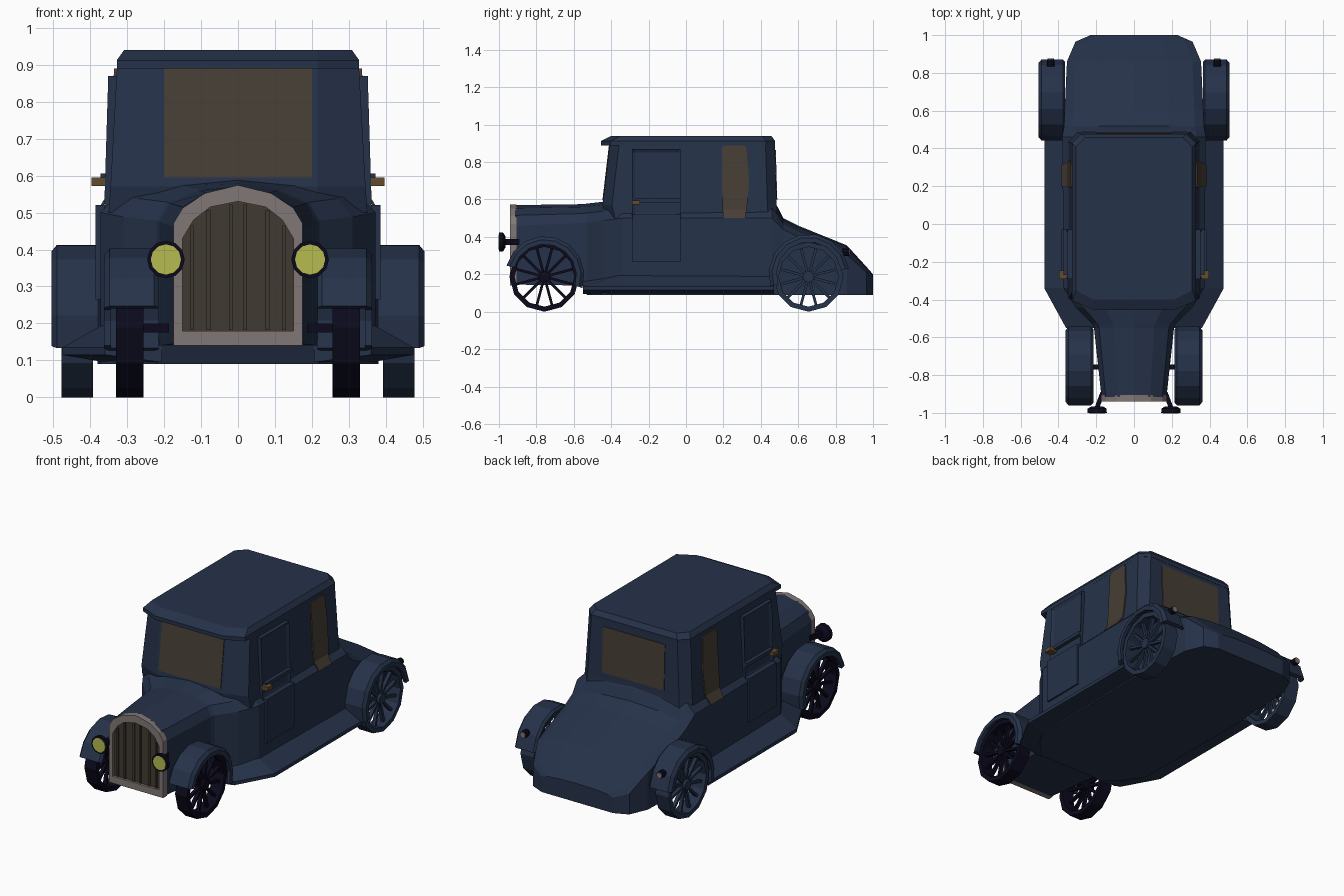
import bpy, bmesh, math

if "Cube" in bpy.data.objects:
    bpy.data.objects.remove(bpy.data.objects["Cube"])

def material(name, r, g, b):
    m = bpy.data.materials.new(name)
    m.diffuse_color = (r, g, b, 1)
    m.use_nodes = True
    m.node_tree.nodes["Principled BSDF"].inputs["Base Color"].default_value = m.diffuse_color
    return m

BLUE = material("body blue", .019, .032, .068)
DARK = material("dark navy", .0035, .003, .012)
GLASS = material("brown glass", .062, .048, .036)
SLAT = material("grille brown", .051, .044, .032)
GREY = material("warm grey", .22, .185, .18)
YELLOW = material("lamp yellow", .47, .5, .08)
BRONZE = material("bronze", .12, .07, .025)

def finish(name, bm, mat, mirror=False):
    bmesh.ops.recalc_face_normals(bm, faces=bm.faces[:])
    me = bpy.data.meshes.new(name)
    bm.to_mesh(me)
    bm.free()
    me.materials.append(mat)
    ob = bpy.data.objects.new(name, me)
    bpy.context.collection.objects.link(ob)
    if mirror:
        ob.modifiers.new("mirror", 'MIRROR').use_mirror_merge = False
    return ob

def add_loft(bm, rings, caps=True, closed=False):
    vs = [[bm.verts.new(p) for p in r] for r in rings]
    pairs = list(zip(vs, vs[1:])) + ([(vs[-1], vs[0])] if closed else [])
    for a, b in pairs:
        for i in range(len(a)):
            j = (i + 1) % len(a)
            bm.faces.new((a[i], a[j], b[j], b[i]))
    if caps and not closed:
        bm.faces.new(vs[0])
        bm.faces.new(vs[-1])

def loft(name, rings, mat, mirror=False, caps=True, closed=False):
    bm = bmesh.new()
    add_loft(bm, rings, caps, closed)
    return finish(name, bm, mat, mirror)

def box(name, x, y, z, mat, mirror=False):
    rings = [[(x[0], v, z[0]), (x[1], v, z[0]), (x[1], v, z[1]), (x[0], v, z[1])] for v in y]
    return loft(name, rings, mat, mirror)

def circle_y(cx, cz, r, y, n=12):
    return [(cx + r * math.cos(2 * math.pi * i / n), y, cz + r * math.sin(2 * math.pi * i / n))
            for i in range(n)]

def both(half):
    # half outline (x, z) from bottom outside to top centre -> full outline
    return half + [(-x, z) for x, z in reversed(half) if x > 1e-6]

# Lower body: hood, cowl, sides and sloping rear deck
def section(y, w, zb, top, d):
    half = [(w, zb), (w, top - d), (.87 * w, top - d * .5), (.5 * w, top - d * .15), (0, top)]
    return [(x, y, z) for x, z in both(half)]

loft("lower_body", [section(*s) for s in (
    (-.915, .172, .145, .57, .11), (-.55, .212, .14, .575, .1), (-.53, .22, .09, .578, .1),
    (-.44, .31, .09, .588, .1), (-.34, .372, .09, .6, .1), (.46, .38, .09, .6, .1),
    (.49, .375, .09, .56, .09), (.52, .37, .09, .5, .06), (.6, .367, .09, .46, .06),
    (.86, .355, .09, .355, .05), (.965, .31, .09, .24, .03), (1.0, .23, .09, .2, .02))], BLUE)

# Cab and roof with a sun visor lip
def cab_ring(z, xh, yf, yb):
    h = [(.215, yf), (xh, yf + .05), (xh, yb - .05), (xh - .05, yb)]
    return [(x, y, z) for x, y in h] + [(-x, y, z) for x, y in reversed(h)]

loft("cab", [cab_ring(.5, .35, -.43, .49), cab_ring(.57, .345, -.446, .485),
             cab_ring(.9, .327, -.407, .475)], BLUE)
loft("roof", [cab_ring(.89, .328, -.455, .477), cab_ring(.912, .328, -.455, .477),
              cab_ring(.94, .308, -.40, .457)], BLUE)

# Front and rear window plates, lying on the sloping cab walls
def wall_plate(name, z0, z1, yf, out, mat):
    rings = [[(-.2, yf(z) + o, z), (.2, yf(z) + o, z)] for z in (z0, z1) for o in (0, out)]
    a, b, c, d = rings
    loft(name, [[a[0], b[0], d[0], c[0]], [a[1], b[1], d[1], c[1]]], mat)

wall_plate("windshield", .595, .89, lambda z: -.446 + (z - .57) * .118, -.004, GLASS)
wall_plate("rear_window", .6, .865, lambda z: .485 - (z - .57) * .03, .004, GLASS)

# Rear side windows, following the curve of the wall
rings = []
for z, x, y0, y1 in ((.5, .381, .2, .315), (.547, .352, .195, .325), (.7, .342, .193, .338),
                     (.875, .333, .193, .322), (.89, .332, .198, .315)):
    rings.append([(x - .005, y0, z), (x + .003, y0, z), (x + .003, y1, z), (x - .005, y1, z)])
loft("side_window", rings, GLASS, True)

# Doors: lower panel, upper frame with a sunken pane, handle
box("door_panel", (.35, .385), (-.285, -.03), (.265, .52), BLUE, True)
bm = bmesh.new()
add_loft(bm, [[(.31, y, .51), (.362, y, .51), (.351, y, .87), (.31, y, .87)] for y in (-.29, -.03)])
bm.normal_update()
bmesh.ops.recalc_face_normals(bm, faces=bm.faces[:])
side = [f for f in bm.faces if f.normal.x > .9]
bmesh.ops.inset_region(bm, faces=side, thickness=.025)
bmesh.ops.translate(bm, vec=(-.009, 0, 0), verts=[v for f in side for v in f.verts])
finish("door_frame", bm, BLUE, True)
box("door_sill", (.33, .372), (-.27, -.03), (.585, .605), BLUE, True)
box("door_handle", (.35, .397), (-.29, -.245), (.572, .595), BRONZE, True)

# Running boards sweeping in to the front fenders
loft("running_board", [[(xi, y, zt), (xo, y, .135), (xo, y, .115), (xi, y, .095)]
     for y, xi, xo, zt in ((.47, .36, .475, .2), (-.34, .36, .475, .2), (-.55, .205, .36, .16))],
     BLUE, True)

# Fenders: a lipped section swept round the wheel
def fender(name, cy, cz, R, x0, x1, a0, a1, n=8):
    sec = [(x0, R - .024), (x0, R - .012), (x0 + .012, R), (x1 - .015, R), (x1, R - .018),
           (x1, R - .043), (x1 - .018, R - .043), (x1 - .018, R - .024)]
    rings = []
    for i in range(n + 1):
        a = math.radians(a0 + (a1 - a0) * i / n)
        rings.append([(x, cy + r * math.cos(a), cz + r * math.sin(a)) for x, r in sec])
    loft(name, rings, BLUE, True)

fender("front_fender", -.755, .192, .212, .215, .362, 165, -18)
fender("rear_fender", .657, .2, .216, .365, .505, 198, 8)

# Wheels: tyre ring, hub and spokes
def wheel(name, cy, x0, x1, mat, R=.187, n=12):
    bm = bmesh.new()
    def at(x, r, a, s=0):
        return (x, cy + r * math.cos(a) - s * math.sin(a), R + r * math.sin(a) + s * math.cos(a))
    angles = [2 * math.pi * i / n for i in range(n)]
    add_loft(bm, [[at(x0, R, a), at(x1, R, a), at(x1, R - .027, a), at(x0, R - .027, a)]
                  for a in angles], closed=True)
    add_loft(bm, [[at(x, .03, a) for a in angles] for x in (x0, x1 - .005)])
    xm = x1 - .03
    for a in angles:
        a += math.pi / n
        add_loft(bm, [[at(xm - .01, r, a, -.007), at(xm + .01, r, a, -.007),
                       at(xm + .01, r, a, .007), at(xm - .01, r, a, .007)] for r in (.02, R - .02)])
    finish(name, bm, mat, True)

wheel("front_wheel", -.757, .255, .33, DARK)
wheel("rear_wheel", .655, .392, .478, BLUE)
box("front_axle", (-.27, .27), (-.77, -.745), (.175, .2), DARK)

# Radiator grille: arched frame, panel and ribs
outer = both([(.175, .14), (.175, .47), (.15, .512), (.09, .552), (0, .574)])
inner = both([(.15, .18), (.15, .43), (.12, .48), (.075, .515), (0, .53)])
loft("grille_frame", [[(x, y, z) for x, z in pts] for pts, y in
     ((outer, -.905), (outer, -.94), (inner, -.94), (inner, -.918))], GREY, caps=False)
loft("grille_panel", [[(x, y, z) for x, z in inner] for y in (-.926, -.916)], SLAT)
for i, (x, top) in enumerate(((.02, .522), (.08, .505), (.125, .465))):
    box("grille_rib_%d" % i, (x - .005, x + .005), (-.934, -.92), (.182, top), SLAT, True)

# Headlights on stems
LX, LZ = .195, .373
loft("headlight_shell", [circle_y(LX, LZ, r, y) for r, y in
     ((.03, -.965), (.05, -.978), (.051, -1.0))], DARK, True)
loft("headlight_lens", [circle_y(LX, LZ, .041, y) for y in (-.995, -1.003)], YELLOW, True)
loft("headlight_stem", [[(x - .013, y, .358), (x + .013, y, .358), (x + .013, y, .388),
     (x - .013, y, .388)] for x, y in ((LX, -.97), (.165, -.89))], DARK, True)

# Tail lights on the rear fenders
loft("tail_light_shell", [circle_y(.44, .318, .02, y, 8) for y in (.835, .872)], DARK, True)
loft("tail_light_lens", [circle_y(.44, .318, .017, y, 8) for y in (.87, .877)], GREY, True)
